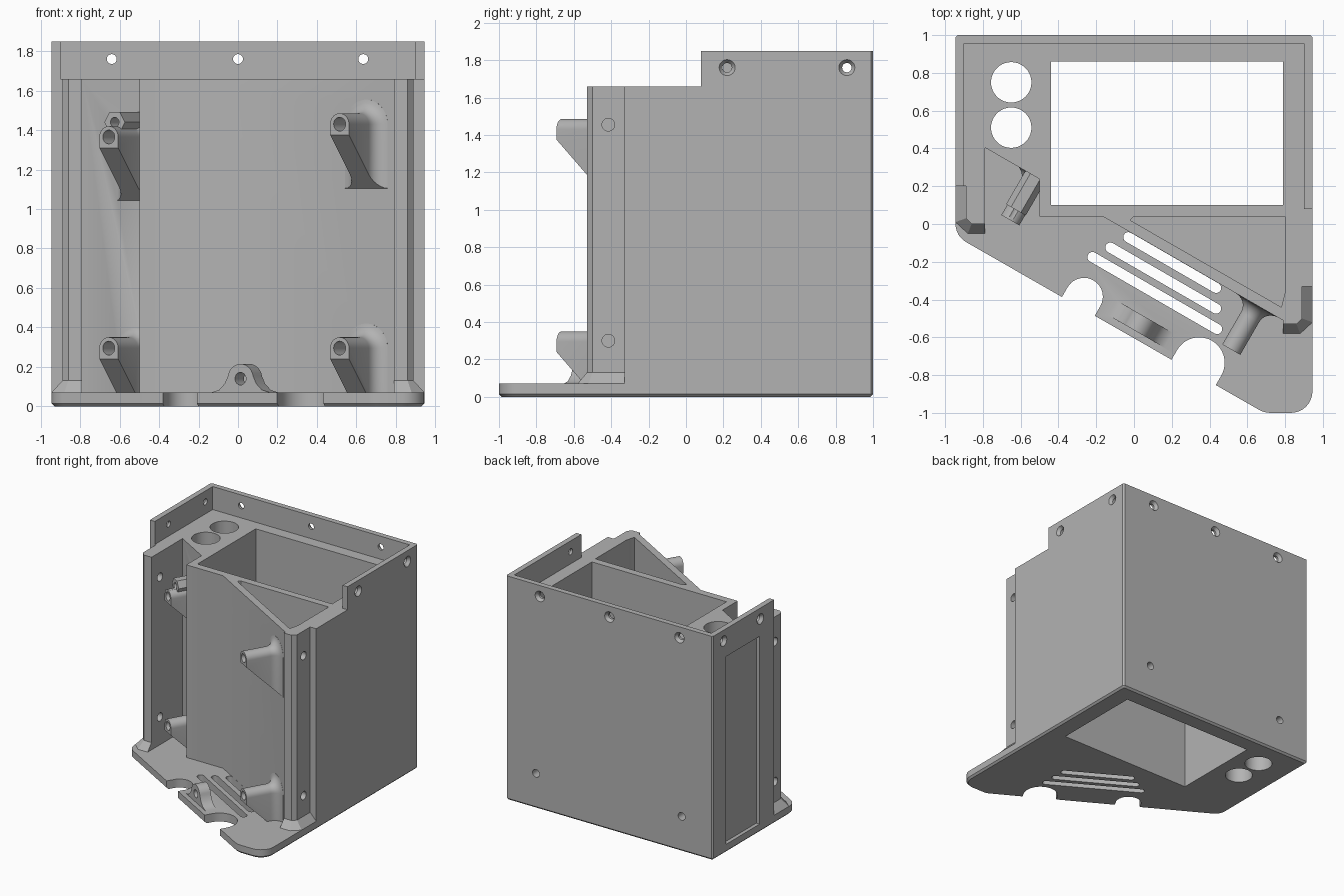
import bpy, bmesh, math
from mathutils import Vector

if "Cube" in bpy.data.objects:
    bpy.data.objects.remove(bpy.data.objects["Cube"])

grey = bpy.data.materials.new("plain_grey")
grey.diffuse_color = (0.45, 0.45, 0.45, 1)
grey.use_nodes = True
grey.node_tree.nodes["Principled BSDF"].inputs["Base Color"].default_value = grey.diffuse_color

U = Vector((math.cos(math.pi / 6), -0.5, 0))    # along the slanted front
N = Vector((-0.5, -math.cos(math.pi / 6), 0))   # outward from the slanted front
Z = Vector((0, 0, 1))


def loft(name, rings, chamfer=0):
    bm = bmesh.new()
    vs = [[bm.verts.new(p) for p in r] for r in rings]
    n = len(vs[0])
    for a, b in zip(vs, vs[1:]):
        for i in range(n):
            j = (i + 1) % n
            bm.faces.new((a[i], a[j], b[j], b[i]))
    bm.faces.new(vs[0][::-1])
    bm.faces.new(vs[-1])
    bmesh.ops.recalc_face_normals(bm, faces=bm.faces)
    if chamfer:
        low = [e for e in bm.edges if all(v.co.z < 1e-5 for v in e.verts)]
        bmesh.ops.bevel(bm, geom=low, offset=chamfer, segments=1, affect='EDGES')
    me = bpy.data.meshes.new(name)
    bm.to_mesh(me)
    bm.free()
    ob = bpy.data.objects.new(name, me)
    bpy.context.collection.objects.link(ob)
    me.materials.append(grey)
    return ob


def prism(name, pts, z0, z1, chamfer=0):
    return loft(name, [[(p[0], p[1], z) for p in pts] for z in (z0, z1)], chamfer)


def box(name, x0, x1, y0, y1, z0, z1):
    return prism(name, [(x0, y0), (x1, y0), (x1, y1), (x0, y1)], z0, z1)


def rod(name, p0, p1, r0, r1=None, n=24):
    p0, p1 = Vector(p0), Vector(p1)
    q = (p1 - p0).to_track_quat('Z', 'Y')
    ang = [2 * math.pi * i / n for i in range(n)]
    return loft(name, [[p + q @ Vector((r * math.cos(a), r * math.sin(a), 0)) for a in ang]
                       for p, r in ((p0, r0), (p1, r0 if r1 is None else r1))])


def arc(cx, cy, r, a0, a1, n=8):
    ts = [math.radians(a0 + (a1 - a0) * i / n) for i in range(n + 1)]
    return [(cx + r * math.cos(t), cy + r * math.sin(t)) for t in ts]


def combine(ob, other, op):
    m = ob.modifiers.new(op, 'BOOLEAN')
    m.operation, m.object, m.solver = op, other, 'EXACT'
    bpy.context.view_layer.objects.active = ob
    bpy.ops.object.modifier_apply(modifier=m.name)
    bpy.data.objects.remove(other)


def add(o):
    combine(body, o, 'UNION')


def cut(o):
    combine(body, o, 'DIFFERENCE')


BACK = [(0.945, 0.988), (0.933, 1), (-0.933, 1), (-0.945, 0.988)]

# Base plate with a slanted front and rounded corners
body = prism("equipment_housing", BACK
             + arc(-0.835, 0.0, 0.11, 180, 240, 6)
             + arc(0.725, -0.87, 0.13, 240, 270, 4)
             + arc(0.83, -0.885, 0.115, 270, 360), 0, 0.07, 0.015)

# Upright block, with a narrower column at each front corner
add(prism("block", BACK + [
    (-0.945, 0.2), (-0.89, 0.2), (-0.89, 0.03), (-0.86, 0), (-0.79, 0), (-0.79, 0.405),
    (-0.5, 0.238), (-0.5, 0.04), (-0.165, 0.04), (0.79, -0.511), (0.79, -0.53),
    (0.86, -0.53), (0.89, -0.5), (0.89, -0.33), (0.945, -0.33)], 0.03, 1.66))

# Raised rim around the top
add(prism("rim", BACK + [(-0.945, 0.2), (-0.9, 0.2), (-0.9, 0.955), (0.9, 0.955),
                         (0.9, 0.08), (0.945, 0.08)], 1.6, 1.85))

# Sloping skirts at the feet of the columns
for sx, dy in ((1, 0), (-1, 0.53)):
    low = [(0.79, -0.58), (0.88, -0.58), (0.945, -0.52), (0.945, -0.33), (0.79, -0.33)]
    top = [(0.79, -0.53), (0.86, -0.53), (0.89, -0.5), (0.89, -0.33), (0.79, -0.33)]
    add(loft("skirt", [[(sx * x, y + dy, z) for x, y in r]
                       for r, z in ((low, 0.05), (low, 0.07), (top, 0.13))]))

# Screw bosses: gusseted below, flared where they meet the wall
bosses = [(0.515, -0.665, 0.295, 1.6), (-0.655, 0.02, 0.295, 1.6),
          (0.515, -0.665, 1.43, 1.0), (-0.655, 0.02, 1.365, 1.0)]
for x, y, c, k in bosses:
    rings = []
    flare = [(0.2 + 0.07 * math.sin(a), 0.07 * (1 - math.cos(a)))
             for a in (math.pi * i / 12 for i in range(7))]
    for t, f in [(0, 0)] + flare + [(0.3, 0.07)]:
        r = 0.055 + f
        low = max(c - 0.055 - k * t, 0.04)
        prof = arc(0, c, r, 0, 180, 16) + [(-r, low), (r, low)]
        rings.append([Vector((x, y, 0)) - N * t + U * s + Z * z for s, z in prof])
    add(loft("boss", rings))

# Small six-sided boss beside the upper left one
nut = Vector((-0.625, 0.075, 1.44))
add(rod("six_sided_boss", nut, nut - N * 0.26, 0.06, n=6))

# Front mounting ear
ear = Vector((0.035, -0.53, 0))
side = [(0.17, 0.04), (0.17, 0.07), (0.125, 0.083), (0.092, 0.115)]
prof = side + arc(0, 0.14, 0.075, 10, 170, 14) + [(-s, z) for s, z in side[::-1]]
add(loft("mounting_ear", [[ear + N * d + U * s + Z * z for s, z in prof]
                          for d in (-0.045, 0.045)]))

# Large through opening, closed triangular pocket and two round wells
cut(box("opening", -0.44, 0.79, 0.1, 0.86, -0.1, 1.75))
cut(prism("pocket", [(-0.02, 0.02), (0.0, 0.04), (0.8, 0.04), (0.8, -0.36),
                     (0.78, -0.44)], 0.07, 1.75))
for y in (0.75, 0.51):
    cut(rod("well", (-0.65, y, -0.1), (-0.65, y, 1.75), 0.107, n=40))

# Shallow panel in the left side
cut(box("side_panel", -1, -0.915, 0.39, 0.83, 0.07, 1.62))

# Three slanted vent slots
for x, y, x1 in ((-0.03, -0.07, 0.435), (-0.125, -0.125, 0.435), (-0.22, -0.175, 0.44)):
    length = (x1 - x) / U.x
    prof = arc(0, 0, 0.027, 90, 270) + arc(length, 0, 0.027, -90, 90)
    cut(prism("vent", [Vector((x, y, 0)) + U * s - N * t for s, t in prof], -0.1, 0.12))

# Rounded notches in the front edge
for x, y, r in ((-0.265, -0.385, 0.1), (0.345, -0.735, 0.135)):
    prof = arc(0, 0, r, 0, 180, 20) + [(-r, -0.3), (r, -0.3)]
    cut(prism("notch", [Vector((x, y, 0)) + U * s - N * t for s, t in prof], -0.1, 0.3))

# Bores in the bosses and the ear
for x, y, c, k in bosses:
    p = Vector((x, y, c))
    cut(rod("bore", p + N * 0.05, p - N * 0.16, 0.035))
cut(rod("bore", nut + N * 0.05, nut - N * 0.12, 0.025))
p = ear + Z * 0.14
cut(rod("bore", p + N * 0.1, p - N * 0.1, 0.032))


# Countersunk screw holes through the rim
def screw(p, d):
    p, d = Vector(p), Vector(d)
    cut(rod("hole", p + d * 0.02, p - d * 0.08, 0.025))
    cut(rod("sink", p + d * 0.01, p - d * 0.025, 0.05, 0.025))


for x in (-0.64, 0, 0.635):
    screw((x, 1, 1.76), (0, 1, 0))
for y in (0.22, 0.86):
    screw((0.945, y, 1.76), (1, 0, 0))
for y in (0.38, 0.86):
    screw((-0.945, y, 1.76), (-1, 0, 0))

# Lower back holes and column holes
for x in (-0.66, 0.67):
    cut(rod("hole", (x, 1.05, 0.29), (x, 0.92, 0.29), 0.032))
for z in (0.3, 1.455):
    cut(rod("hole", (0.95, -0.415, z), (0.82, -0.415, z), 0.034))
    cut(rod("hole", (-0.95, 0.11, z), (-0.75, 0.11, z), 0.034))

bpy.ops.object.select_all(action='DESELECT')
body.select_set(True)
bpy.context.view_layer.objects.active = body
bpy.ops.object.shade_smooth_by_angle(angle=math.radians(30))
